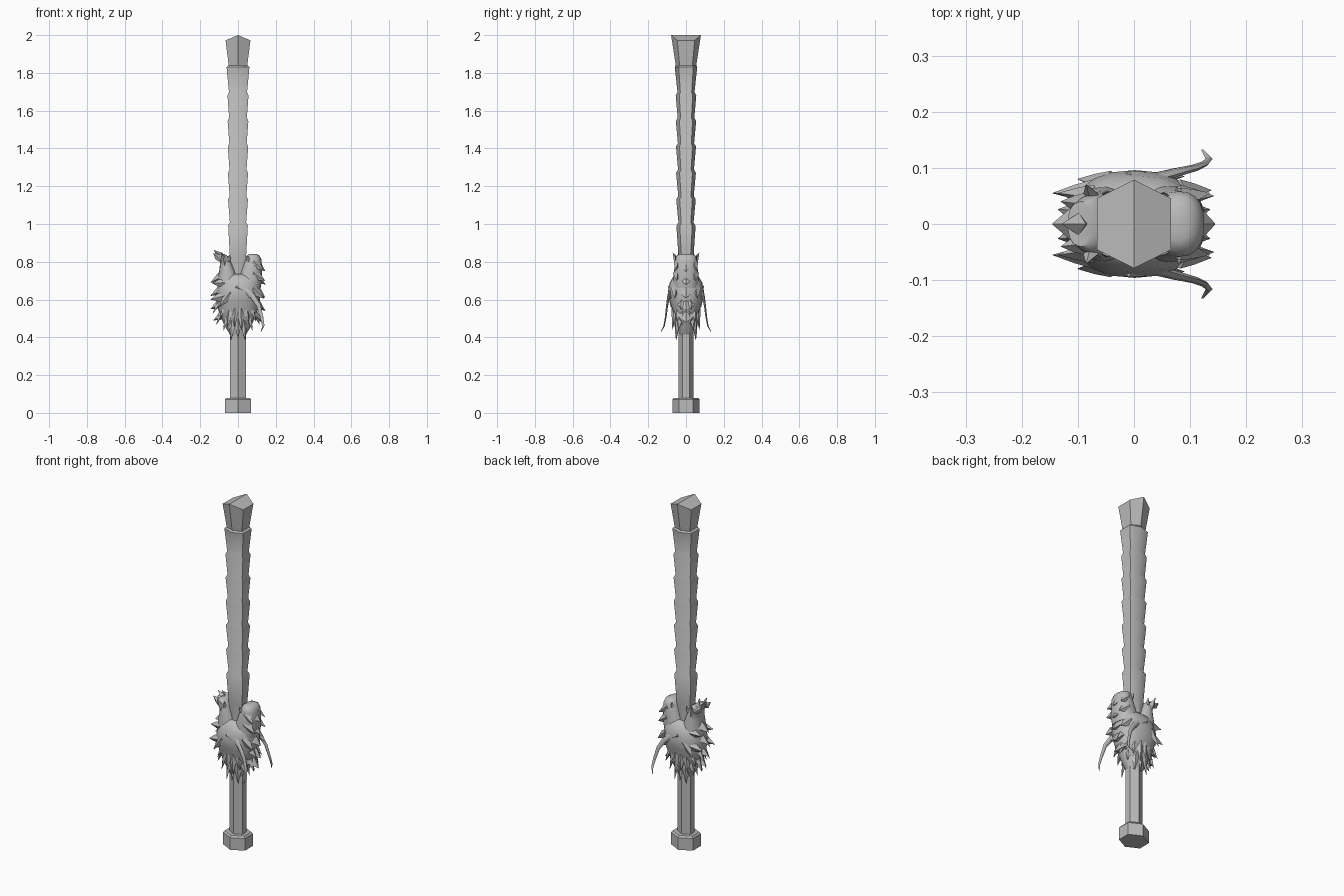
import bpy, bmesh, math
from mathutils import Vector

cube = bpy.data.objects.get("Cube")
if cube:
    bpy.data.objects.remove(cube)

steel = bpy.data.materials.new("grey_steel")
steel.use_nodes = True
grey = (0.5, 0.5, 0.5, 1)
steel.diffuse_color = grey
steel.node_tree.nodes["Principled BSDF"].inputs["Base Color"].default_value = grey


def finish(name, bm, angle):
    bmesh.ops.recalc_face_normals(bm, faces=bm.faces)
    mesh = bpy.data.meshes.new(name)
    bm.to_mesh(mesh)
    bm.free()
    ob = bpy.data.objects.new(name, mesh)
    bpy.context.collection.objects.link(ob)
    mesh.materials.append(steel)
    bpy.ops.object.select_all(action='DESELECT')
    ob.select_set(True)
    bpy.context.view_layer.objects.active = ob
    bpy.ops.object.shade_smooth_by_angle(angle=math.radians(angle))
    return ob


def skin(bm, rings):
    """Skin closed rings of points, capping both ends in two halves."""
    loops = [[bm.verts.new(p) for p in ring] for ring in rings]
    n = len(loops[0])
    for a, b in zip(loops, loops[1:]):
        for i in range(n):
            j = (i + 1) % n
            bm.faces.new((a[i], a[j], b[j], b[i]))
    for end in (loops[0], loops[-1]):
        bm.faces.new(end[:n // 2 + 1])
        bm.faces.new(end[n // 2:] + end[:1])


def hexagon(z, side, flat, ridge, drop=0):
    return [(0, -ridge, z), (side, -flat, z - drop), (side, flat, z - drop),
            (0, ridge, z), (-side, flat, z - drop), (-side, -flat, z - drop)]


def oval(z, x0, x1, half, power=0.85, tilt=0, n=20):
    ring = []
    for i in range(n):
        a = math.tau * i / n
        c, s = math.cos(a), math.sin(a)
        x = math.copysign(abs(c) ** power, c)
        y = math.copysign(abs(s) ** power, s)
        ring.append(((x0 + x1) / 2 + x * (x1 - x0) / 2, y * half, z + tilt * x))
    return ring


def hex_part(name, rows, angle=25):
    bm = bmesh.new()
    skin(bm, [hexagon(*r) for r in rows])
    finish(name, bm, angle)


def oval_part(name, rows, angle=50):
    bm = bmesh.new()
    skin(bm, [oval(*r) for r in rows])
    finish(name, bm, angle)


# Pommel, grip and the flared end block
hex_part("pommel", [(0, .07, .036, .072), (.07, .07, .036, .072), (.08, .062, .032, .064)])
hex_part("grip", [(.06, .042, .018, .041), (.55, .042, .018, .041)])
hex_part("end_block", [(1.80, .044, .03, .048), (2.0, .066, .046, .079, .028)])

# Blade made of stacked flaring segments
rows = [(.62, .03, .02, .035), (.83, .043, .024, .04)]
tops = (.99, 1.13, 1.27, 1.41, 1.545, 1.68, 1.83)
for i, z in enumerate(tops):
    k = 1 + .014 * i + (.08 if i == 6 else 0)
    rows.append((z, .052 * k, .033 * k, .051 * k))
    if i < 6:
        rows.append((z + .018, .043 + .001 * i, .025 + .001 * i, .040 + .001 * i))
rows.append((1.84, .05, .03, .055))
hex_part("blade", rows, 42)

# Beast head: skull with two jaws gripping the blade
oval_part("skull", [(.41, -.04, .04, .035), (.47, -.075, .075, .05), (.53, -.10, .10, .068),
                    (.59, -.115, .115, .088), (.64, -.115, .118, .096),
                    (.69, -.10, .115, .086), (.72, -.085, .10, .068), (.735, -.06, .07, .05)])
oval_part("rounded_jaw", [(.66, -.03, .12, .07), (.71, .0, .128, .068), (.76, .018, .127, .062),
                          (.81, .036, .125, .058), (.832, .046, .115, .05), (.842, .06, .098, .03)])
oval_part("hooked_jaw", [(.66, -.11, .03, .07), (.71, -.108, .0, .066), (.76, -.098, -.018, .06),
                         (.80, -.095, -.036, .056), (.825, -.112, -.046, .05), (.84, -.118, -.07, .04)])


def spike(bm, base, tip, width, thick, out):
    """Leaf-shaped spike with a raised ridge, bent slightly outward."""
    base, tip, out = Vector(base), Vector(tip), Vector(out).normalized()
    side = (tip - base).cross(out).normalized()
    up = side.cross(tip - base).normalized()
    if up.dot(out) < 0:
        up = -up
    rings = []
    for t, s in ((0, .7), (.45, 1), (1, .04)):
        p = base.lerp(tip, t) - up * thick * .5 * math.sin(math.pi * t)
        rings.append([p + side * width * s, p + up * thick * s,
                      p - side * width * s, p - up * thick * s])
    skin(bm, rings)


def spikes(name, items, mirror=True):
    bm = bmesh.new()
    for base, tip, w, t, out in items:
        for m in ((1, -1) if mirror else (1,)):
            spike(bm, *[(p[0], p[1] * m, p[2]) for p in (base, tip)], w, t, (out[0], out[1] * m, out[2]))
    finish(name, bm, 30)


# Mane fanning down around the grip, in two layers on each side
mane = []
for layer, (count, spread, drop, y) in enumerate(((7, .115, .41, .052), (8, .135, .47, .07))):
    for i in range(count):
        u = 2 * i / (count - 1) - 1
        rise = .09 * u * u + (.02 if i % 2 else 0)
        half = y * (1 - .7 * u * u)
        mane.append(((u * .085, half, drop + .12 + rise * .4),
                     (u * spread, half * .95 + .006, drop - .035 + rise), .02, .012, (u, 1 - abs(u) * .7, .1)))
spikes("mane", mane)

# Scale plates running down both edges of the head
plates = []
for z in (.77, .70, .63, .56, .50):
    r = .10 if z < .53 else .112
    plates.append(((r - .025, 0, z + .05), (r + .032, 0, z - .02), .045, .022, (1, 0, .3)))
for z in (.69, .62, .55, .49):
    r = .095 if z < .53 else .11
    plates.append(((-r + .025, 0, z + .05), (-r - .035, 0, z - .0), .035, .02, (-1, 0, .3)))
for x in (-.02, .02):
    plates.append(((x * 2, 0, .48), (x, 0, .37), .03, .012, (x, 0, 0)))
spikes("edge_plates", plates, False)

# Cheek fins, brows, nostril curls and small teeth
spikes("cheek_fins", [
    ((.08, .055, .80), (.135, .055, .755), .02, .014, (.4, 1, 0)),
    ((.08, .06, .74), (.142, .05, .70), .022, .014, (.4, 1, 0)),
    ((.08, .07, .66), (.138, .06, .605), .022, .014, (.4, 1, 0)),
    ((-.07, .06, .69), (-.135, .055, .685), .02, .014, (-.4, 1, 0)),
    ((-.07, .07, .62), (-.145, .055, .60), .022, .014, (-.4, 1, 0)),
    ((-.01, .085, .67), (.09, .085, .60), .02, .014, (.2, 1, 0)),
    ((-.04, .085, .64), (-.10, .08, .56), .02, .014, (-.2, 1, 0))])
spikes("nostrils", [((-.07, .05, .78), (-.085, .07, .85), .014, .012, (0, 1, 0)),
                    ((-.09, .045, .81), (-.13, .04, .845), .018, .014, (0, 1, 0)),
                    ((-.05, .055, .80), (-.045, .058, .84), .01, .006, (0, 1, 0)),
                    ((.055, .052, .80), (.05, .056, .835), .01, .006, (0, 1, 0))])
spikes("nose_horn", [((-.085, 0, .81), (-.128, 0, .862), .02, .016, (-1, 0, 0))], False)

# Long whiskers curling out and down
path = [(.03, .08, .66, .016), (.075, .092, .62, .013), (.108, .10, .57, .010),
        (.125, .107, .51, .008), (.134, .116, .46, .006), (.122, .132, .43, .002)]
bm = bmesh.new()
for m in (1, -1):
    skin(bm, [[(x + r * math.cos(a), m * (y + r * .6 * math.sin(a)), z + r * .5 * math.cos(a))
               for a in (math.tau * i / 6 for i in range(6))] for x, y, z, r in path])
finish("whiskers", bm, 60)
